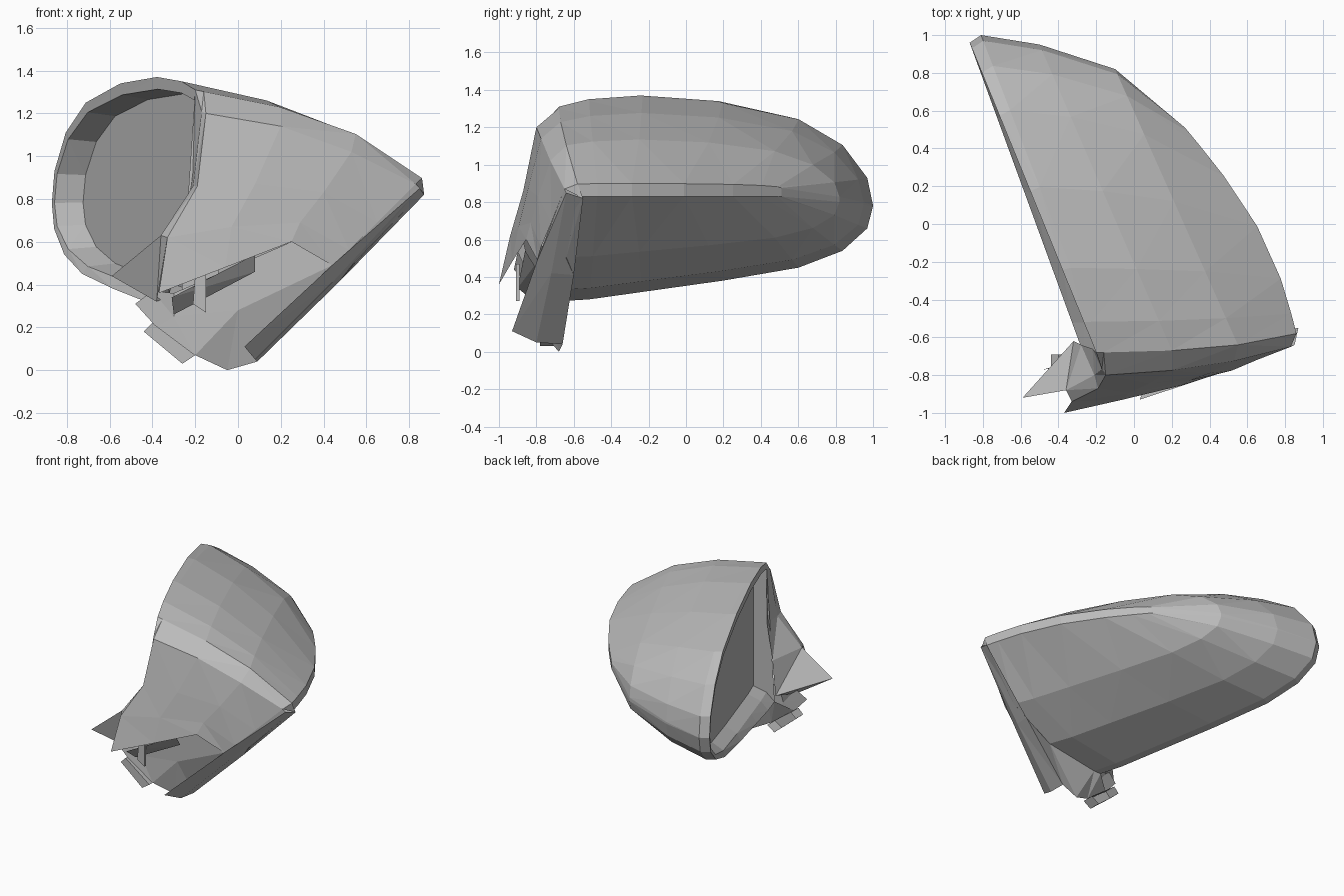
import bpy
import bmesh
import math

cube = bpy.data.objects.get("Cube")
if cube:
    bpy.data.objects.remove(cube, do_unlink=True)

# Single matte grey
grey = bpy.data.materials.new("plain_grey")
grey.use_nodes = True
shade = (0.5, 0.5, 0.5, 1)
grey.diffuse_color = shade
grey.node_tree.nodes["Principled BSDF"].inputs["Base Color"].default_value = shade


def build(name, rows, closed=False, cap_end=False):
    """Skin a list of equally long point rows with quads."""
    bm = bmesh.new()
    grid = [[bm.verts.new(point) for point in row] for row in rows]
    count = len(rows[0])
    for first, second in zip(grid, grid[1:]):
        for i in range(count if closed else count - 1):
            j = (i + 1) % count
            bm.faces.new((first[i], first[j], second[j], second[i]))
    if cap_end:
        bm.faces.new(grid[-1])
    bmesh.ops.remove_doubles(bm, verts=bm.verts, dist=0.001)
    bmesh.ops.triangulate(bm, faces=[f for f in bm.faces if len(f.verts) == 4])
    bmesh.ops.recalc_face_normals(bm, faces=bm.faces)
    mesh = bpy.data.meshes.new(name)
    bm.to_mesh(mesh)
    bm.free()
    mesh.materials.append(grey)
    obj = bpy.data.objects.new(name, mesh)
    bpy.context.scene.collection.objects.link(obj)
    return obj


def polygon(name, points):
    """One flat plate from its outline."""
    return build(name, [points], cap_end=True)


# Side profile of the open rim: distance back, upper height, lower height
profile = [(-.68, 1.31, .27), (-.52, 1.35, .28), (-.24, 1.37, .32),
           (.18, 1.34, .38), (.58, 1.25, .45), (.81, 1.11, .54),
           (.94, .93, .66), (.97, .78, .78)]
y_front, y_tip = profile[0][0], profile[-1][0]


def section(front, tip, high, low, bulge=0, lean=0):
    """Upper and lower arcs of one slice running from the front to the tip."""
    upper, lower = [], []
    for y, top, bottom in profile:
        t = (y - y_front) / (y_tip - y_front)
        x = front[0] + (tip[0] - front[0]) * t + bulge * math.sin(math.pi * t)
        new_y = front[1] + (tip[1] - front[1]) * t
        upper.append((x, new_y, .88 + (top - .88) * high))
        lower.append((x - lean * (1 - t), new_y, .83 - (.83 - bottom) * low))
    return upper, lower


# Shell slices, from the open rim outwards
slices = [section((-.2, -.68), (-.87, .96), 1, 1, lean=.07),
          section((-.16, -.68), (-.81, 1), .98, 1, lean=.05),
          section((.2, -.67), (-.5, .95), .81, .89),
          section((.55, -.64), (-.1, .82), .52, .58),
          section((.86, -.58), (.27, .51), .04, 0, .1)]
uppers = [s[0] for s in slices]
lowers = [s[1] for s in slices]
build("upper_shell", uppers)
build("lower_shell", lowers)
build("edge_band", [uppers[-1], lowers[-1]])
build("tip_band", [[row[-1] for row in uppers], [row[-1] for row in lowers]])

# Recessed plate behind a slim lip
rim = uppers[0] + lowers[0][-2::-1]


def inset(back, height, depth):
    """Rim outline shrunk towards the front and moved into the shell."""
    ring = []
    for _, y, z in rim:
        run = (y - y_front) * back
        ring.append((depth - .2 - .407 * run, y_front + run, .8 + (z - .8) * height))
    return ring


build("recessed_plate", [rim, inset(.985, .9, 0), inset(.95, .86, .11)],
      closed=True, cap_end=True)

# Front panel with a bevel up to the shell
panel_top = [(-.15, -.8, 1.2), (.2, -.775, 1.14), (.53, -.725, 1.02), (.83, -.65, .87)]
panel_mid = [(-.19, -.87, .86), (.08, -.845, .87), (.4, -.79, .83), (.65, -.72, .69)]
panel_knee = [(-.33, -.94, .62), (-.03, -.895, .67), (.29, -.83, .69), (.52, -.775, .56)]
panel_low = [(-.37, -1, .36), (-.06, -.93, .48), (.25, -.855, .6), (.44, -.795, .49)]
build("front_panel", [panel_top, panel_mid, panel_knee, panel_low])
build("front_bevel", [[row[0] for row in uppers[1:]], panel_top])

# Left trim folding from the panel to the rim, ending in a spike
spike_low = (-.38, -.8, .32)
trim_edge = [row[0] for row in (panel_top, panel_mid, panel_knee)]
trim_fold = [(-.17, -.77, 1.21), (-.21, -.8, .86), (-.36, -.88, .63), (-.59, -.92, .44)]
trim_back = [uppers[0][0], (-.22, -.66, .86), (-.28, -.64, .6), (-.32, -.62, .35)]
build("left_trim", [trim_edge, trim_fold[:3]])
build("left_trim_return", [trim_fold, trim_back])
polygon("trim_cap", [uppers[0][0], uppers[1][0], trim_edge[0], trim_fold[0]])
polygon("trim_spike", [trim_edge[2], trim_fold[2], trim_fold[3], spike_low])
polygon("trim_spike_floor", [trim_fold[3], trim_back[3], spike_low])

# Slanted flange along the right edge
flange_front = [panel_top[3], panel_low[3], (.03, -.93, .11)]
flange_middle = [(.85, -.64, .85), (.45, -.72, .42), (.08, -.8, .05)]
flange_back = [(.87, -.55, .82), (.47, -.6, .41), (.09, -.66, .04)]
build("right_flange", [flange_front, flange_middle, flange_back])
polygon("flange_corner", [uppers[-1][0], panel_top[3], flange_back[0], lowers[-1][0]])
build("flange_web", [flange_back, [row[0] for row in lowers[:1:-1]]])

# Lower lip with the ledge behind the panel
ledge = [panel_low[3], (0, -.73, .28), (-.3, -.74, .25), (-.48, -.77, .31)]
lip = [flange_back[2], (-.05, -.68, 0), (-.2, -.74, .07), (-.38, -.76, .2)]
ledge_back = (-.3, -.7, .36)
build("lower_lip", [ledge, lip])
polygon("ledge", [(.25, -.78, .6), ledge[0], ledge[1], ledge[2], ledge_back])
polygon("ledge_end", [ledge[2], ledge[3], (-.4, -.75, .37), ledge_back])
build("lip_underside", [lip, [lowers[2][0], lowers[2][0], lowers[1][0], lowers[0][0]]])
polygon("slot_plate", [(-.31, -.9, .34), (.08, -.86, .54), (.08, -.81, .46), (-.3, -.8, .26)])


# Rib and small foot
def bar(name, outline, near, far):
    """Prism with an outline in x and z."""
    rows = [[(x, y, z) for x, z in outline] for y in (far, near)]
    build(name, rows, closed=True, cap_end=True)


bar("centre_rib", [(-.2, .45), (-.15, .47), (-.15, .27), (-.21, .31)], -.91, -.89)
bar("foot", [(-.44, .18), (-.4, .22), (-.2, .07), (-.26, .03)], -.78, -.69)
